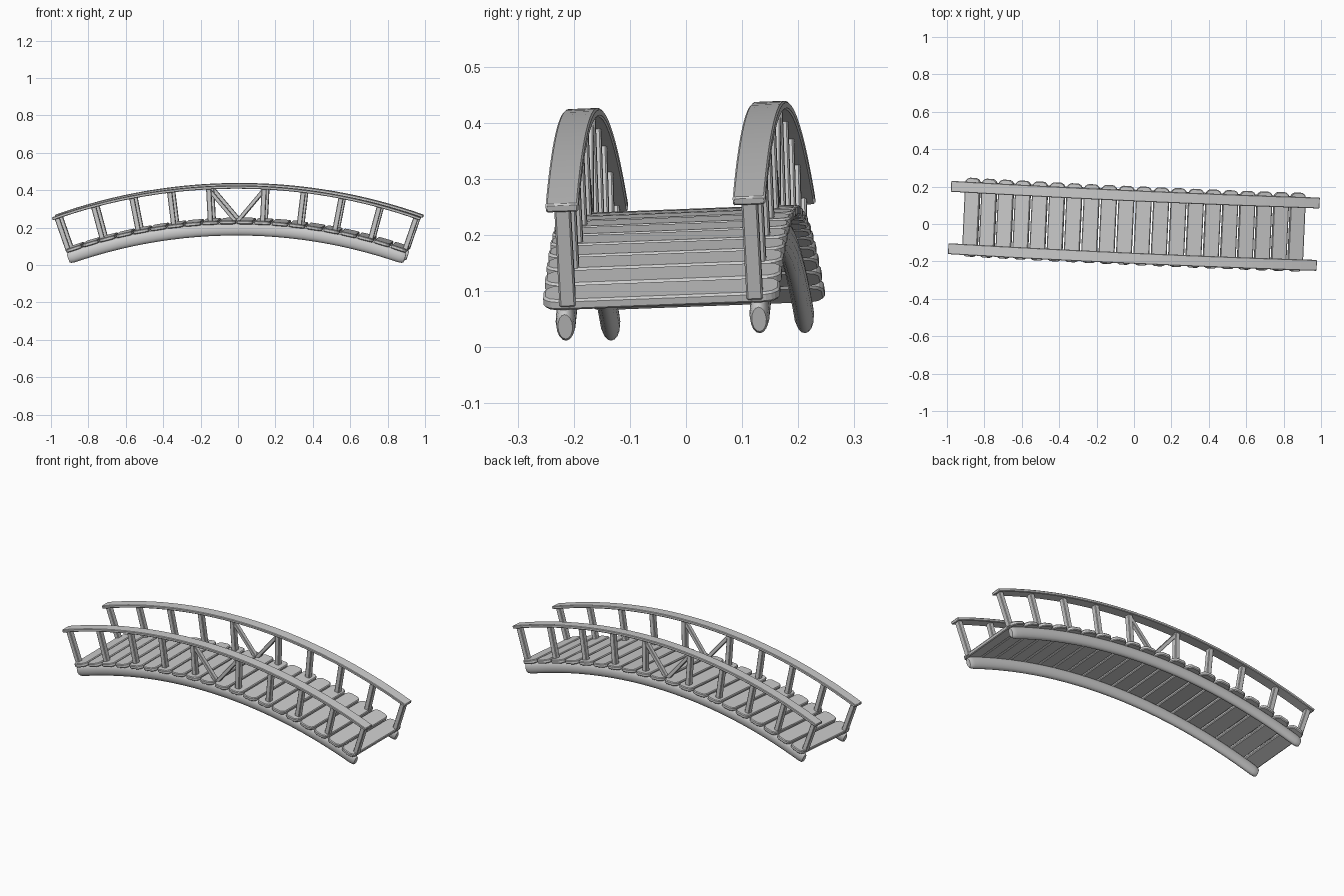
import bpy, bmesh
from math import sin, cos, pi, radians
from mathutils import Vector, Matrix

if "Cube" in bpy.data.objects:
    bpy.data.objects.remove(bpy.data.objects["Cube"])

CZ = -2.515                       # height of the arc centre
TILT = Matrix.Rotation(radians(-2.6), 4, 'Z') @ Matrix.Rotation(radians(2.2), 4, 'X')
SIDE = 0.167                      # rail / post offset from the centre line


def arc(r, deg, y):
    a = radians(deg)
    return Vector((r * sin(a), y, CZ + r * cos(a)))


def finish(name, bm, bevel=0.0, smooth=False):
    bmesh.ops.recalc_face_normals(bm, faces=bm.faces)
    bm.transform(TILT)
    me = bpy.data.meshes.new(name)
    bm.to_mesh(me)
    bm.free()
    ob = bpy.data.objects.new(name, me)
    bpy.context.collection.objects.link(ob)
    if bevel:
        m = ob.modifiers.new("bevel", 'BEVEL')
        m.width = bevel
        m.segments = 1
    if smooth:
        bpy.context.view_layer.objects.active = ob
        ob.select_set(True)
        bpy.ops.object.shade_smooth_by_angle(angle=radians(40))
        ob.select_set(False)


def loft(bm, rings):
    rows = [[bm.verts.new(p) for p in ring] for ring in rings]
    n = len(rows[0])
    for a, b in zip(rows, rows[1:]):
        for i in range(n):
            j = (i + 1) % n
            bm.faces.new((a[i], a[j], b[j], b[i]))
    bm.faces.new(rows[0])
    bm.faces.new(rows[-1])


def arc_sweep(name, profile, r, y, stations, bevel=0.0):
    # profile is (sideways, radial); stations are (angle, scale)
    bm = bmesh.new()
    loft(bm, [[arc(r + v * s, a, y + u * s) for u, v in profile] for a, s in stations])
    finish(name, bm, bevel, True)


def bar(bm, p, q, wx, wy):
    # square bar in the plane of the railing
    d = (q - p).normalized()
    y = Vector((0, 1, 0))
    s = d.cross(y) * wx / 2
    y = y * wy / 2
    loft(bm, [[c + s + y, c - s + y, c - s - y, c + s - y] for c in (p, q)])


for label, side in (("front", -1), ("back", 1)):
    # log beam: tall oval section with slightly rounded ends
    oval = [(0.018 * cos(t * pi / 8), 0.032 * sin(t * pi / 8)) for t in range(16)]
    ends = [(19.4, 0.72), (19.25, 0.9), (18.8, 1.0)]
    stations = [(-a, s) for a, s in ends]
    stations += [(-18 + i * 1.5, 1.0) for i in range(25)]
    stations += ends[::-1]
    arc_sweep(label + "_beam", oval, 2.712, side * 0.173, stations)

    # flat handrail
    flat = [(-0.029, -0.008), (0.029, -0.008), (0.029, 0.008), (-0.029, 0.008)]
    arc_sweep(label + "_handrail", flat, 2.939, side * SIDE,
              [(-19.57 + i * 39.14 / 32, 1.0) for i in range(33)], 0.003)

    # radial posts
    bm = bmesh.new()
    for a in (2.9, 7.0, 11.0, 15.1, 19.1):
        for s in (-1, 1):
            bar(bm, arc(2.748, s * a, side * SIDE), arc(2.935, s * a, side * SIDE), 0.027, 0.029)
    finish(label + "_posts", bm, 0.003)

    # central V brace
    bm = bmesh.new()
    for s in (-1, 1):
        bar(bm, arc(2.756, s * 0.1, side * SIDE), arc(2.933, s * 2.95, side * SIDE), 0.02, 0.022)
    finish(label + "_brace", bm, 0.002)

# deck planks with rounded ends
W, L = 0.0425, 0.211
corner = [(W, L - 0.024), (W * 0.86, L - 0.010), (W * 0.5, L)]
outline = corner + [(-x, y) for x, y in corner[::-1]]
outline += [(-x, -y) for x, y in outline]
N = 20
for k in range(N):
    deg = (k - (N - 1) / 2) * 1.94
    a = radians(deg)
    along = Vector((cos(a), 0, -sin(a)))
    bm = bmesh.new()
    loft(bm, [[arc(r, deg, y) + along * x for x, y in outline] for r in (2.741, 2.761)])
    finish("plank_%02d" % (k + 1), bm, 0.004)
